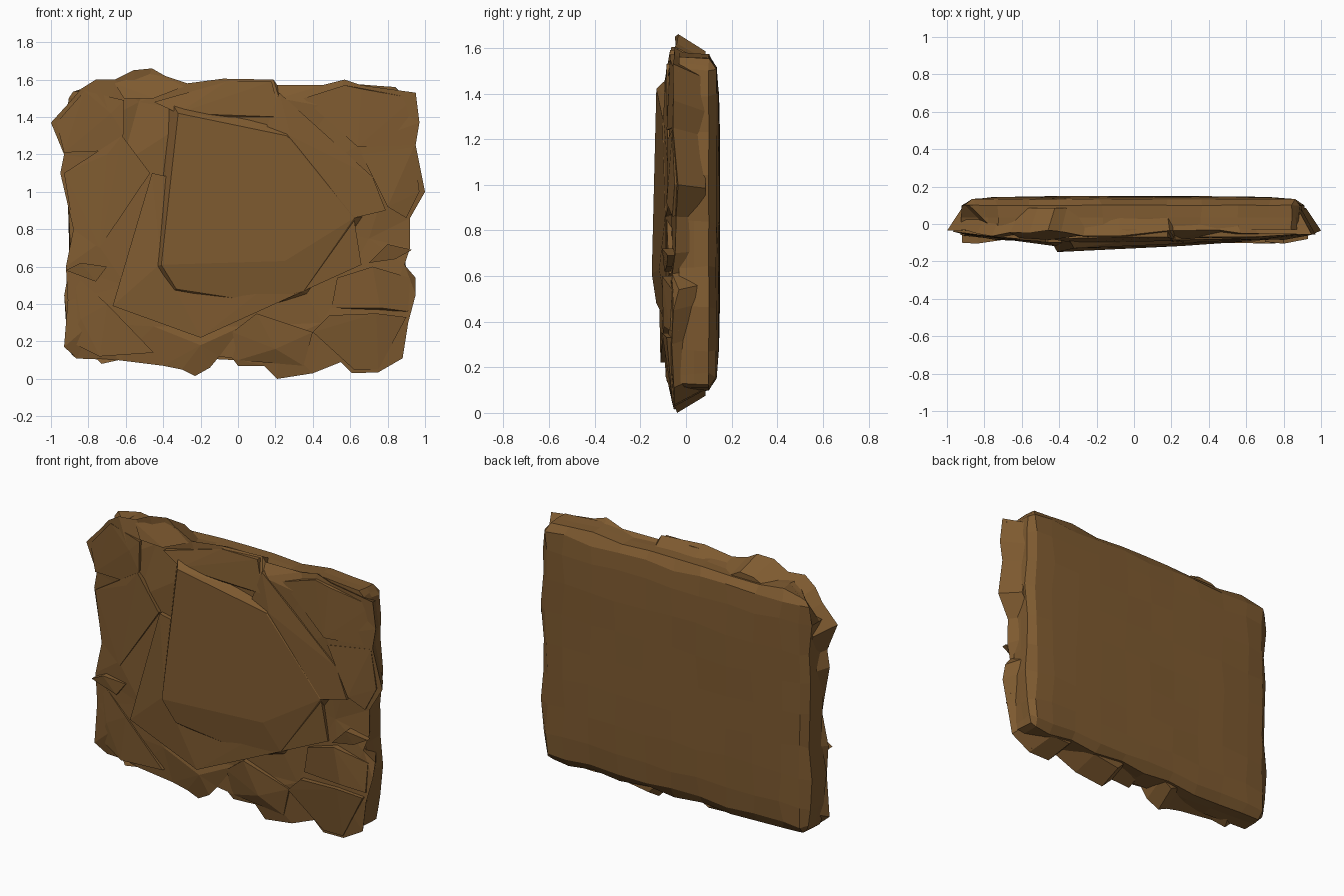
import bpy, bmesh, random
from mathutils import Vector
from mathutils.geometry import delaunay_2d_cdt

random.seed(7)
mat = bpy.data.materials.new("brown_rock")
mat.diffuse_color = (0.212, 0.104, 0.030, 1)


def finish(bm, name):
    bmesh.ops.recalc_face_normals(bm, faces=bm.faces)
    me = bpy.data.meshes.new(name)
    bm.to_mesh(me)
    bm.free()
    me.materials.append(mat)
    ob = bpy.data.objects.new(name, me)
    bpy.context.collection.objects.link(ob)


def chunk(name, pts, back=-0.03, grow=1.0):
    """Convex rock: front points plus the same outline, scaled, sunk into the slab."""
    bm = bmesh.new()
    c = sum((Vector(p) for p in pts), Vector()) / len(pts)
    for p in pts:
        bm.verts.new(p)
        bm.verts.new((c.x + (p[0] - c.x) * grow, back, c.z + (p[2] - c.z) * grow))
    bmesh.ops.convex_hull(bm, input=bm.verts)
    junk = [v for v in bm.verts if not v.link_faces]
    bmesh.ops.delete(bm, geom=junk, context='VERTS')
    bmesh.ops.dissolve_limit(bm, angle_limit=0.02, verts=bm.verts, edges=bm.edges)
    finish(bm, name)


# back slab: gently domed grid with a slightly wavy rim and clipped corners
xs = [-0.91, -0.86, -0.74, -0.55, -0.37, -0.18, 0, 0.18, 0.37, 0.55, 0.73, 0.85, 0.90]
zs = [0.11, 0.16, 0.28, 0.46, 0.65, 0.84, 1.03, 1.22, 1.40, 1.51, 1.56]
depth = [0.10, 0.133, 0.143, 0.147]
bm = bmesh.new()
grid = []
for i, x in enumerate(xs):
    col = []
    for j, z in enumerate(zs):
        di, dj = min(i, len(xs) - 1 - i), min(j, len(zs) - 1 - j)
        y = depth[min(di, dj, 3)] + random.uniform(-0.002, 0.002)
        k = 0.965 if di + dj < 1 else 0.985 if di + dj < 2 else 1
        col.append(bm.verts.new((x * k + random.uniform(-0.013, 0.013), y,
                                 0.83 + (z - 0.83) * k + random.uniform(-0.013, 0.013))))
    grid.append(col)
for i in range(len(xs) - 1):
    for j in range(len(zs) - 1):
        bm.faces.new((grid[i][j], grid[i + 1][j], grid[i + 1][j + 1], grid[i][j + 1]))
for y in (0.035, -0.03):
    rim = [e for e in bm.edges if e.is_boundary]
    ext = bmesh.ops.extrude_edge_only(bm, edges=rim)['geom']
    for v in ext:
        if isinstance(v, bmesh.types.BMVert):
            v.co.y = y
            k = 0.93 if v.co.x < -0.8 and v.co.z > 1.45 else 1
            v.co.x = v.co.x * k + random.uniform(-0.008, 0.008)
            v.co.z += random.uniform(-0.008, 0.008)
bmesh.ops.holes_fill(bm, edges=[e for e in bm.edges if e.is_boundary], sides=0)
finish(bm, "back_slab")

# ragged front crust: outline plus control points, triangulated
outline = [
    (-.93, .17), (-.86, .11), (-.76, .11), (-.73, .08), (-.64, .10), (-.40, .07), (-.30, .05),
    (-.23, .015), (-.15, .06), (-.10, .12), (-.03, .11), (0, .07), (.14, .07), (.21, 0),
    (.40, .03), (.55, .09), (.61, .03), (.75, .035), (.88, .11), (.91, .30), (.95, .45),
    (.95, .54), (.89, .61), (.92, .70), (.92, .86), (1, 1), (.95, 1.25), (.97, 1.37),
    (.95, 1.53), (.66, 1.57), (.57, 1.6), (.45, 1.57), (.21, 1.57), (.19, 1.6), (-.08, 1.605),
    (-.27, 1.58), (-.39, 1.62), (-.46, 1.66), (-.56, 1.65), (-.66, 1.6), (-.76, 1.6),
    (-.84, 1.55), (-.90, 1.48), (-1, 1.37), (-.93, 1.2), (-.95, 1.1), (-.88, .8), (-.92, .6),
    (-.91, .42)]
inner = [
    (-.78, -.07, .30), (-.45, -.08, .28), (-.20, -.09, .18), (.02, -.06, .28), (.22, -.075, .2),
    (.45, -.07, .3), (.75, -.08, .3), (.7, -.06, .75), (.78, -.07, 1.0), (.64, -.075, 1.25),
    (.5, -.07, 1.45), (.22, -.08, 1.5), (-.2, -.08, 1.42), (-.53, -.035, 1.48), (-.68, -.08, 1.4),
    (-.62, -.07, 1.15), (-.75, -.08, .72), (-.6, -.08, .5), (.1, -.08, .9)]
n = len(outline)
pts = [Vector(p) for p in outline] + [Vector((p[0], p[2])) for p in inner]
ys = [random.uniform(-0.065, -0.03) for _ in outline] + [p[1] for p in inner]
out = delaunay_2d_cdt(pts, [], [list(range(n))], 1, 1e-5)
bm = bmesh.new()
vs = [bm.verts.new((v.x, ys[o[0]], v.y)) for v, o in zip(out[0], out[3])]
for f in out[2]:
    bm.faces.new([vs[k] for k in f])
ext = bmesh.ops.extrude_edge_only(bm, edges=[e for e in bm.edges if e.is_boundary])['geom']
for v in ext:
    if isinstance(v, bmesh.types.BMVert):
        v.co = (v.co.x * 0.92, 0.085, 0.83 + (v.co.z - 0.83) * 0.91)
bmesh.ops.holes_fill(bm, edges=[e for e in bm.edges if e.is_boundary], sides=0)
finish(bm, "front_crust")

# large centre plates
chunk("centre_plate", [
    (-.41, -.15, .61), (-.32, -.13, 1.42), (.26, -.105, 1.30), (.62, -.092, .86),
    (.25, -.118, .63), (-.33, -.13, .48), (.12, -.095, .41), (.35, -.09, .47)], -.05, 1.12)
chunk("lower_plate", [
    (-.67, -.085, .39), (-.2, -.112, .22), (-.41, -.12, .62), (-.46, -.1, 1.1),
    (.12, -.09, .4), (.66, -.075, .61), (.62, -.085, .86), (-.58, -.08, .68)])
chunk("right_plate", [
    (.22, -.085, 1.53), (.28, -.1, 1.3), (.62, -.09, .86), (.79, -.08, .9),
    (.72, -.08, 1.08), (.1, -.09, 1.2)])

# rim boulders around the plates
chunk("upper_left_boulder", [
    (-.61, -.085, 1.31), (-.61, -.08, 1.49), (-.68, -.075, 1.22), (-.93, -.05, 1.21),
    (-.97, -.04, 1.37), (-.82, -.06, 1.54), (-.68, -.08, 1.42)], grow=.94)
chunk("top_left_boulder", [
    (-.61, -.075, 1.50), (-.45, -.085, 1.50), (-.27, -.06, 1.57), (-.47, -.03, 1.64),
    (-.66, -.05, 1.58)], grow=.9)
chunk("top_boulder", [
    (-.2, -.085, 1.4), (-.32, -.1, 1.42), (-.06, -.07, 1.59), (.18, -.07, 1.59),
    (.23, -.09, 1.4), (-.45, -.08, 1.48)])
chunk("top_right_boulder", [
    (.35, -.07, 1.5), (.57, -.07, 1.57), (.64, -.085, 1.24), (.9, -.06, 1.25),
    (.94, -.05, 1.5), (.66, -.07, 1.55)])
chunk("right_boulder", [
    (.8, -.085, .92), (.66, -.08, 1.2), (.94, -.06, 1.24), (.97, -.05, 1.0),
    (.9, -.06, .86)], grow=.95)
chunk("left_boulder", [
    (-.93, -.05, 1.1), (-.74, -.085, .7), (-.88, -.06, .8), (-.47, -.095, 1.1),
    (-.62, -.085, 1.3), (-.7, -.08, 1.2)])
chunk("lower_left_boulder", [
    (-.88, -.06, .56), (-.84, -.07, .32), (-.7, -.085, .4), (-.74, -.075, .12),
    (-.45, -.085, .14), (-.9, -.045, .2)])
chunk("bottom_boulder", [
    (-.03, -.07, .25), (.0, -.05, .1), (.2, -.09, .16), (.4, -.08, .25), (.35, -.06, .07),
    (.1, -.095, .35)])
chunk("lower_right_boulder", [
    (.40, -.09, .25), (.49, -.1, .34), (.62, -.06, .05), (.75, -.06, .05),
    (.9, -.085, .33), (.74, -.105, .35)])
chunk("right_corner_boulder", [
    (.53, -.085, .54), (.5, -.075, .38), (.72, -.105, .6), (.76, -.1, .38),
    (.92, -.06, .54), (.91, -.07, .36)])

# thin splinters poking out at both sides
chunk("left_splinter", [(-.92, -.1, .58), (-.84, -.105, .62), (-.7, -.085, .6),
                        (-.76, -.09, .52)], -.06)
chunk("right_splinter", [(.93, -.08, .69), (.8, -.105, .72), (.7, -.095, .62),
                         (.84, -.085, .64)], -.05)
